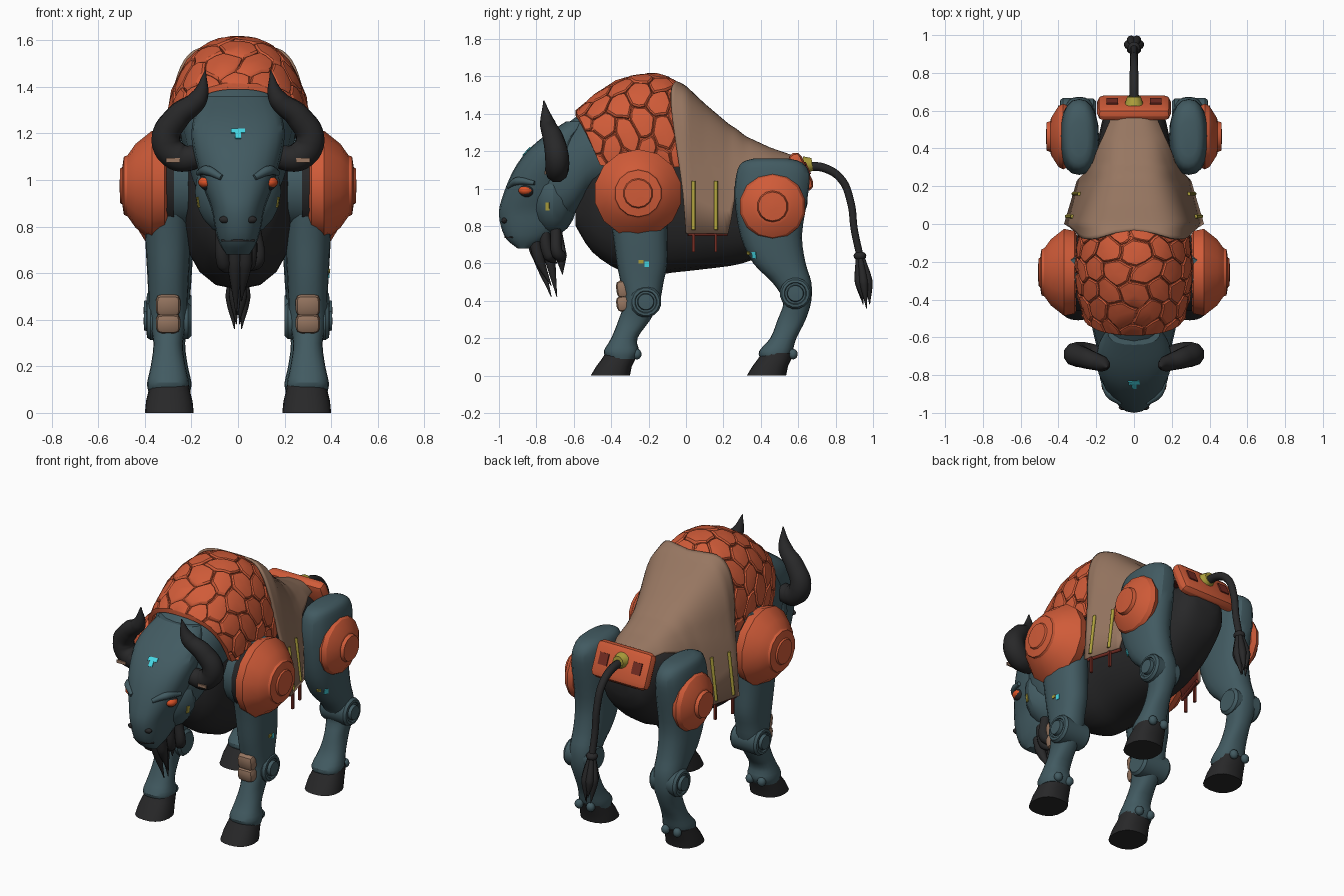
import bpy, bmesh, math
from mathutils import Vector, Matrix
from mathutils.bvhtree import BVHTree

if "Cube" in bpy.data.objects:
    bpy.data.objects.remove(bpy.data.objects["Cube"], do_unlink=True)

def material(name, *color):
    mat = bpy.data.materials.new(name)
    mat.use_nodes = True
    mat.diffuse_color = (*color, 1)
    shader = next(n for n in mat.node_tree.nodes if n.type == "BSDF_PRINCIPLED")
    shader.inputs["Base Color"].default_value = (*color, 1)
    return mat

TEAL = material("slate_teal", .054, .103, .12)
ORANGE = material("burnt_orange", .63, .105, .04)
BROWN = material("cloth_brown", .31, .183, .12)
BLACK = material("soft_black", .021, .021, .022)
GOLD = material("old_gold", .42, .35, .045)
RED = material("dark_red", .18, .026, .017)
CYAN = material("cyan_mark", .06, .68, .78)
EYE = material("eye_orange", .72, .085, .02)
SIDES = (("left", 1), ("right", -1))

def link(name, data, mat):
    data.materials.append(mat)
    obj = bpy.data.objects.new(name, data)
    bpy.context.collection.objects.link(obj)
    return obj

def finish(name, bm, mat):
    bmesh.ops.recalc_face_normals(bm, faces=bm.faces)
    mesh = bpy.data.meshes.new(name)
    bm.to_mesh(mesh)
    return link(name, mesh, mat)

def skin(name, mat, rings, closed=True):
    bm = bmesh.new()
    rows = [[bm.verts.new(p) for p in ring] for ring in rings]
    for low, high in zip(rows, rows[1:]):
        for i in range(0 if closed else 1, len(low)):
            bm.faces.new((low[i - 1], low[i], high[i], high[i - 1]))
    for cap in (rows[0], rows[-1]) if closed else ():
        bm.faces.new(cap)
    return finish(name, bm, mat)

def spline(rows, steps):
    rows = [Vector(r) for r in rows[:1] + rows + rows[-1:]]
    out = []
    for a, b, c, d in zip(rows, rows[1:], rows[2:], rows[3:]):
        for t in (k / steps for k in range(steps)):
            out.append(b + (c - a) * (t / 2) + (a * 2 - b * 5 + c * 4 - d) * (t * t / 2) + (b * 3 - a - c * 3 + d) * (t ** 3 / 2))
    return out + [rows[-1]]

def signed_power(value, power):
    return math.copysign(abs(value) ** power, value)

def loft(name, mat, rows, upright=True, x=0, steps=3, count=20):
    rings = []
    for t, low, high, half in spline(rows, steps):
        ring = []
        for a in (math.tau * i / count for i in range(count)):
            across = x + half * signed_power(math.cos(a), .85)
            other = (low + high) / 2 + (high - low) / 2 * signed_power(math.sin(a), .85)
            ring.append((across, other, t) if upright else (across, t, other))
        rings.append(ring)
    return skin(name, mat, rings)

def disc(name, mat, side, y, z, profile, count=16):
    angles = [math.tau * (i + .5) / count for i in range(count)]
    return skin(name, mat, [[(side * x, y + r * math.cos(a), z + r * math.sin(a)) for a in angles] for x, r in profile])

def ball(name, mat, place, size):
    bm = bmesh.new()
    bmesh.ops.create_uvsphere(bm, u_segments=16, v_segments=10, radius=1,
                              matrix=Matrix.Translation(place) @ Matrix.Diagonal((*size, 1)))
    return finish(name, bm, mat)

def block(name, mat, place, size, bevel=0, tilt=0):
    bm = bmesh.new()
    bmesh.ops.create_cube(bm, size=1, matrix=Matrix.Diagonal((*size, 1)))
    if bevel:
        bmesh.ops.bevel(bm, geom=bm.edges[:], offset=bevel, segments=2, affect="EDGES", profile=.5)
    bm.transform(Matrix.Translation(place) @ Matrix.Rotation(tilt, 4, "X"))
    return finish(name, bm, mat)

def tube(name, mat, points, radii):
    curve = bpy.data.curves.new(name, "CURVE")
    curve.dimensions, curve.bevel_depth, curve.bevel_resolution, curve.use_fill_caps = "3D", 1, 3, True
    line = curve.splines.new("BEZIER")
    line.bezier_points.add(len(points) - 1)
    for knot, place, radius in zip(line.bezier_points, points, radii):
        knot.co, knot.radius = place, radius
        knot.handle_left_type = knot.handle_right_type = "AUTO"
    link(name, curve, mat)

def plate(name, mat, target, start, aim, width, height):
    mesh = target.data
    tree = BVHTree.FromPolygons([v.co for v in mesh.vertices], [p.vertices for p in mesh.polygons])
    hit, normal = tree.ray_cast(Vector(start), Vector(aim))[:2]
    obj = block(name, mat, (0, 0, 0), (width, height, .009))
    obj.matrix_world = Matrix.Translation(hit) @ normal.to_track_quat("Z", "Y").to_matrix().to_4x4()

def lookup(table, y):
    for a, b in zip(table, table[1:]):
        if y <= b[0]:
            return Vector(a[1:]).lerp(Vector(b[1:]), max(0, (y - a[0]) / (b[0] - a[0])))
    return table[-1][1:]

# Barrel, neck and head: (position, low, high, half width)
loft("body", BLACK, [(-.59, .8, 1.02, .08), (-.5, .66, 1.3, .19), (-.35, .56, 1.4, .24), (-.22, .53, 1.45, .26),
                     (-.08, .55, 1.48, .26), (.1, .57, 1.38, .25), (.3, .6, 1.24, .22), (.45, .67, 1.15, .19),
                     (.6, .8, 1.1, .15), (.65, .92, 1.05, .08)], upright=False)
loft("neck", TEAL, [(-.8, .9, 1.17, .13), (-.7, .82, 1.29, .18), (-.6, .86, 1.375, .21), (-.5, .97, 1.44, .23),
                    (-.35, 1, 1.48, .25)], upright=False)
head = loft("head", TEAL, [(.68, -.9, -.84, .05), (.73, -.96, -.74, .08), (.8, -.99, -.65, .1), (.88, -1, -.62, .115),
                           (.96, -.98, -.6, .145), (1.04, -.95, -.6, .17), (1.12, -.91, -.58, .19),
                           (1.2, -.85, -.57, .2), (1.28, -.76, -.55, .185), (1.36, -.64, -.5, .14)])
jaw = ball("jaw", TEAL, (0, -.71, .95), (.185, .13, .2))
tube("mouth", BLACK, [(-.07, -.93, .74), (0, -.965, .74), (.07, -.93, .74)], [.005] * 3)
plate("forehead_mark_top", CYAN, head, (0, -2, 1.21), (0, 1, 0), .06, .025)
plate("forehead_mark_stem", CYAN, head, (0, -2, 1.19), (0, 1, 0), .025, .035)
for side, s in SIDES:
    ball(side + "_eye_socket", BLACK, (s * .13, -.85, .99), (.037, .042, .036))
    ball(side + "_eye", EYE, (s * .136, -.856, .99), (.036, .04, .026))
    tube(side + "_brow", TEAL, [(s * .07, -.95, 1.01), (s * .13, -.9, 1.04), (s * .17, -.81, 1.03)], [.012, .022, .012])
    ball(side + "_nostril", BLACK, (s * .055, -.97, .83), (.026, .016, .016))
    plate(side + "_cheek_mark", GOLD, jaw, (s * 2, -.74, .905), (-s, 0, 0), .02, .045)
    tube(side + "_horn", BLACK, [(s * .16, -.7, 1.1), (s * .26, -.69, 1.1), (s * .31, -.69, 1.17), (s * .26, -.71, 1.27),
                                 (s * .17, -.74, 1.35), (s * .14, -.76, 1.47)], [.05, .064, .064, .056, .042, .003])
    block(side + "_horn_mark", BROWN, (s * .28, -.753, 1.085), (.06, .009, .018))
for i in range(9):
    f, back = (i - 4) / 4, .06 * (i % 3)
    tube("beard_tuft", BLACK, [(f * .07, -.82 + back, .82), (f * .06, -.79 + back, .64),
                               (f * .03, -.72 + back / 2, .36 + .24 * abs(f) + back)], [.028, .032, .002])

# Armoured hump with staggered raised scales: (y, top, half width)
HUMP = [(-.6, 1.39, .22), (-.5, 1.485, .255), (-.4, 1.55, .28), (-.3, 1.59, .295), (-.2, 1.605, .295),
        (-.1, 1.59, .285), (0, 1.53, .275)]
ROWS, COLUMNS = 5, 8

def hump_point(across, along, lift=0):
    across, along = max(-1, min(1, across)), max(0, min(1, along))
    front = -.59 + .13 * across ** 2
    y = front - (front + .03) * along
    top, half = lookup(HUMP, y)
    a = math.radians(103) * across
    return Vector((signed_power(math.sin(a), .85) * (half + lift), y, 1.2 + (top - 1.2 + lift) * math.cos(a)))

def scale_point(u, v, lift):
    u, v = u + .13 * math.sin(2.6 * v + u), v + .12 * math.sin(2.9 * u)
    return hump_point(u / COLUMNS * 2 - 1, v / ROWS, lift)

skin("hump_shell", ORANGE, [[hump_point(i / 12 - 1, k / 12) for i in range(25)] for k in range(13)], closed=False)
scales = bmesh.new()
for row in range(-1, ROWS + 2):
    for column in range(COLUMNS + 1):
        u, rings = column + row % 2 / 2, []
        for grow, lift in ((.99, -.01), (.97, .007), (.87, .014)):
            ring = []
            for k in range(12):
                a, reach = math.tau * k / 12 + math.pi / 6, grow * (.97 if k % 2 == 0 else .875)
                ring.append(scales.verts.new(scale_point(u + reach * .577 * math.cos(a), row + reach * .667 * math.sin(a), lift)))
            rings.append(ring)
        middle = scales.verts.new(scale_point(u, row, .02))
        for k in range(12):
            for low, high in zip(rings, rings[1:]):
                scales.faces.new((low[k], low[k - 1], high[k - 1], high[k]))
            scales.faces.new((rings[2][k], rings[2][k - 1], middle))
bmesh.ops.dissolve_degenerate(scales, dist=.0005, edges=scales.edges[:])
finish("hump_scales", scales, ORANGE)

# Saddle cloth with a red lining: (y, top, hem, half width, roundness)
CLOTH = [(-.08, 1.595, .76, .31, .5), (0, 1.55, .76, .318, .5), (.1, 1.455, .76, .288, .55), (.23, 1.345, .76, .25, .6),
         (.27, 1.32, 1, .245, .62), (.32, 1.28, 1.11, .24, .63), (.45, 1.22, 1.15, .225, .63), (.58, 1.175, 1.13, .16, .63)]

def cloth_point(along, down):
    depth = abs(down)
    front = -.03 - .227 * depth + .257 * depth ** 2
    y = front + along * (.58 - front)
    top, hem, half, power = lookup(CLOTH, y)
    a = math.acos(((hem - .7) / (top - .7)) ** (1 / power)) * depth
    z = .7 + (top - .7) * math.cos(a) ** power
    return math.copysign(half * math.sin(a) ** power + .12 * max(0, 1.2 - z), down), y, z

cloth = skin("saddle_cloth", BROWN, [[cloth_point(k / 36, i / 16 - 1) for i in range(33)] for k in range(37)], closed=False)
cloth.data.materials.append(RED)
lining = cloth.modifiers.new("lining", "SOLIDIFY")
lining.thickness, lining.material_offset = .014, 1
for side, s in SIDES:
    tube(side + "_hem", RED, [(s * .35, .01, .757), (s * .322, .1, .757), (s * .282, .22, .757)], [.011] * 3)
    for y, x in ((.04, .307), (.16, .271)):
        tube(side + "_strap", GOLD, [(s * (x + .019), y, 1.04), (s * (x + .05), y, .78)], [.01] * 2)
        block(side + "_tassel", RED, (s * (x + .044), y, .71), (.014, .014, .1))

# Legs, hooves and shoulder and hip guards
for side, s in SIDES:
    fore = loft(side + "_front_leg", TEAL, [
        (.09, -.42, -.27, .085), (.13, -.44, -.25, .09), (.2, -.4, -.26, .075), (.3, -.36, -.19, .063),
        (.4, -.33, -.14, .082), (.5, -.35, -.12, .085), (.6, -.37, -.1, .09), (.75, -.39, -.1, .098),
        (.95, -.42, -.1, .1), (1.1, -.38, -.13, .09), (1.19, -.3, -.18, .05)], x=s * .3)
    hind = loft(side + "_hind_leg", TEAL, [
        (.09, .4, .55, .085), (.13, .39, .57, .09), (.2, .45, .59, .075), (.3, .49, .64, .063),
        (.4, .52, .67, .078), (.5, .46, .67, .085), (.6, .36, .64, .092), (.75, .29, .62, .1),
        (.95, .26, .65, .105), (1.08, .27, .66, .095), (1.14, .3, .62, .078), (1.16, .36, .55, .045)], x=s * .29)
    for name, y in (("front", 0), ("hind", .835)):
        loft(side + "_" + name + "_hoof", BLACK, [(0, y - .51, y - .3, .105), (.05, y - .48, y - .29, .1),
             (.09, y - .45, y - .27, .09), (.12, y - .43, y - .26, .085)], x=s * .295, steps=1)
        for x in (.26, .34):
            ball(side + "_" + name + "_dewclaw", TEAL, (s * x, y - .262, .115), (.026, .024, .028))
    for name, y, z in (("knee", -.215, .395), ("hock", .585, .44)):
        disc(side + "_" + name + "_joint", TEAL, s, y, z, [(.2, .03), (.2, .065), (.215, .08), (.375, .084), (.39, .074),
             (.392, .06), (.384, .056), (.384, .046), (.403, .042), (.405, .01)])
    for z, height in ((.463, .095), (.385, .085)):
        block(side + "_knee_pad", BROWN, (s * .3, -.335, z), (.105, .075, height), .026, .15)
    disc(side + "_shoulder_socket", TEAL, s, -.26, .98, [(.2, .17), (.21, .19), (.29, .2)])
    disc(side + "_shoulder_ring", BLACK, s, -.26, .98, [(.27, .18), (.275, .203), (.31, .205)])
    disc(side + "_shoulder_guard", ORANGE, s, -.256, .975, [(.29, .18), (.315, .225), (.37, .236), (.44, .18), (.468, .14),
         (.476, .13), (.49, .125), (.497, .08), (.506, .074), (.508, .02)], 14)
    disc(side + "_hip_guard", ORANGE, s, .463, .905, [(.33, .13), (.345, .165), (.375, .178), (.4, .165), (.44, .1),
         (.442, .084), (.462, .077), (.466, .02)], 14)
    if side == "left":
        for leg, mat, y, z, width in ((fore, CYAN, -.21, .595, .03), (fore, GOLD, -.24, .61, .018),
                                      (hind, CYAN, .365, .645, .035), (hind, GOLD, .335, .655, .018)):
            plate("left_leg_mark", mat, leg, (2, y, z), (-1, 0, 0), .025, width)

# Rump plate and tail
block("rump_plate", ORANGE, (0, .615, 1.09), (.39, .075, .22), .036, .42)
for side, s in SIDES:
    block(side + "_rump_slot", RED, (s * .115, .65, 1.11), (.06, .009, .07), 0, .42)
tube("tail_collar", GOLD, [(0, .63, 1.125), (0, .675, 1.13)], [.05, .036])
tube("tail", BLACK, [(0, .64, 1.12), (0, .74, 1.11), (0, .83, 1.05), (0, .88, .93), (0, .9, .78), (0, .93, .64)],
     [.026, .024, .022, .021, .02, .02])
ball("tail_knot", BLACK, (0, .93, .64), (.034, .034, .025))
for i in range(6):
    c, d = math.cos(math.tau * i / 6), math.sin(math.tau * i / 6)
    tube("tail_tuft", BLACK, [(c * .01, .93 + d * .01, .64), (c * .03, .95 + d * .028, .5),
                              (c * .015, .965 + d * .02, .36 + .02 * (i % 3))], [.014, .024, .002])

# Smooth shading with crisp edges
for obj in bpy.context.scene.objects:
    obj.select_set(obj.type == "MESH")
bpy.context.view_layer.objects.active = head
bpy.ops.object.shade_smooth_by_angle(angle=math.radians(28))
